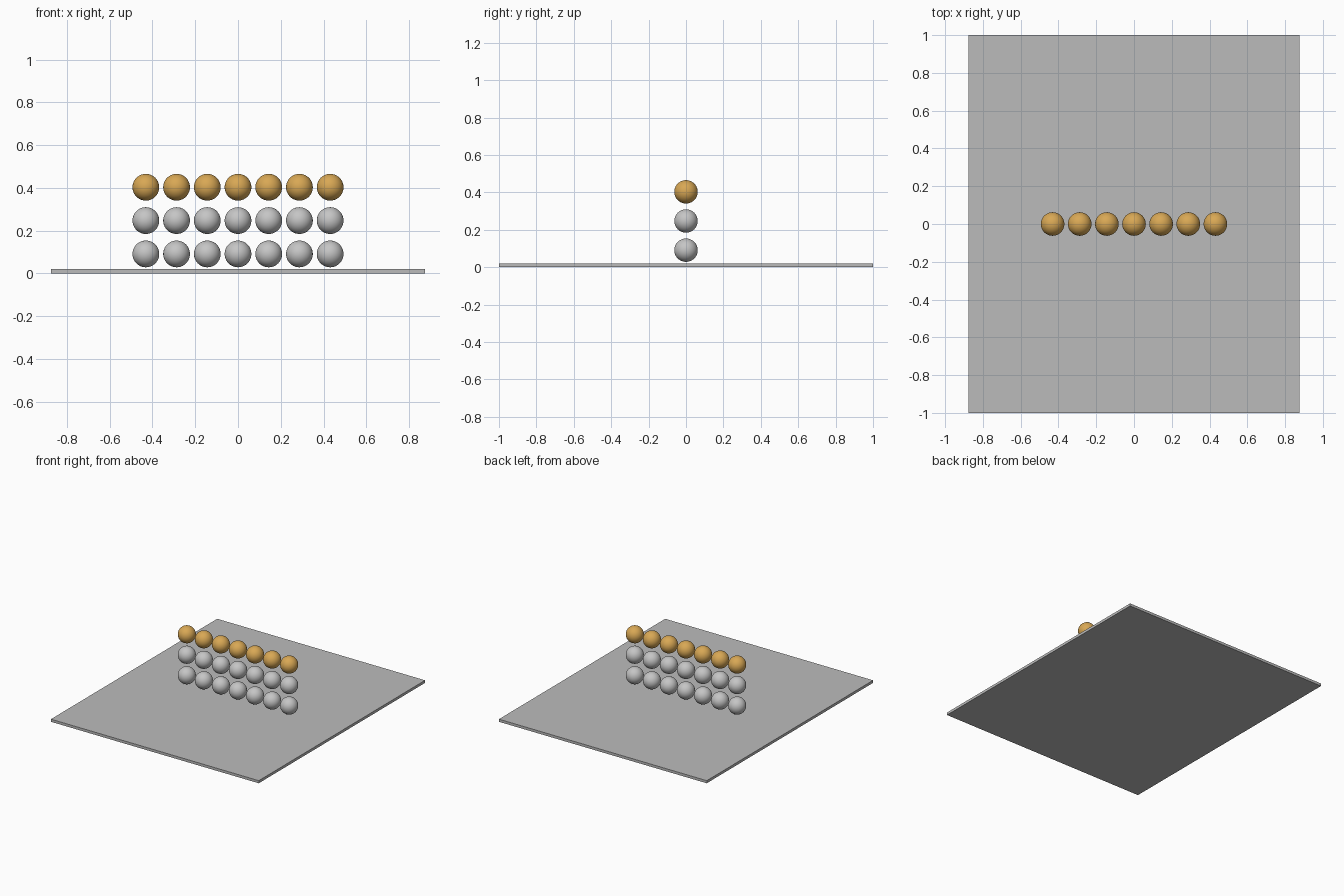
import bpy

if "Cube" in bpy.data.objects:
    bpy.data.objects.remove(bpy.data.objects["Cube"])

RADIUS = 0.0625
SPACING = 0.1437


def material(name, rgb):
    m = bpy.data.materials.new(name)
    m.diffuse_color = (*rgb, 1.0)
    m.use_nodes = True
    m.node_tree.nodes["Principled BSDF"].inputs["Base Color"].default_value = m.diffuse_color
    return m


plate_grey = material("plate_grey", (0.50, 0.50, 0.50))
silver = material("silver", (0.56, 0.56, 0.56))
gold = material("gold", (0.69, 0.39, 0.09))

# Thin base plate
bpy.ops.mesh.primitive_cube_add(size=1, location=(0, 0, 0.01))
plate = bpy.context.object
plate.name = "base_plate"
plate.scale = (1.75, 2.0, 0.02)
bpy.ops.object.transform_apply(location=False, rotation=False, scale=True)
plate.data.materials.append(plate_grey)

# Three floating rows of seven balls, the top row gold
rows = [("lower_ball", 0.091, silver),
        ("middle_ball", 0.247, silver),
        ("top_ball", 0.403, gold)]
for name, z, mat in rows:
    for i in range(7):
        bpy.ops.mesh.primitive_uv_sphere_add(
            segments=32, ring_count=32, radius=RADIUS,
            location=((i - 3) * SPACING, 0, z))
        ball = bpy.context.object
        ball.name = f"{name}_{i + 1}"
        ball.data.materials.append(mat)
        bpy.ops.object.shade_smooth()
